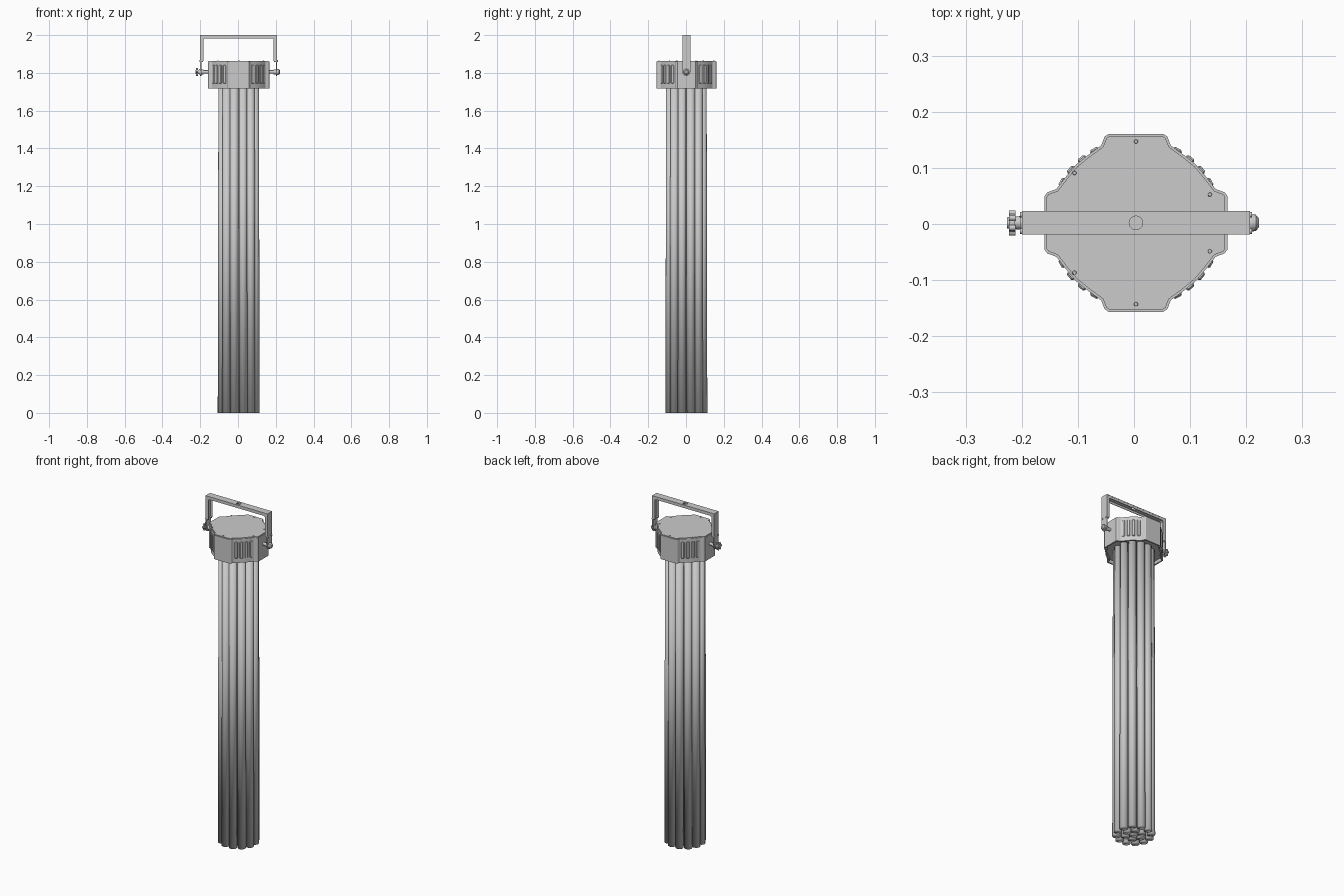
import bpy, bmesh, math
from mathutils import Vector, Matrix

if "Cube" in bpy.data.objects:
    bpy.data.objects.remove(bpy.data.objects["Cube"])

CX, CY = 0.0035, 0.002      # axis of the lamp
PIVOT = 1.805               # height of the yoke bolts

grey = bpy.data.materials.new("light_grey")
grey.use_nodes = True
grey.diffuse_color = (0.6, 0.6, 0.6, 1)
grey.node_tree.nodes["Principled BSDF"].inputs["Base Color"].default_value = (0.6, 0.6, 0.6, 1)


def finish(name, bm, smooth=None):
    bmesh.ops.recalc_face_normals(bm, faces=bm.faces)
    me = bpy.data.meshes.new(name)
    bm.to_mesh(me)
    bm.free()
    ob = bpy.data.objects.new(name, me)
    me.materials.append(grey)
    bpy.context.collection.objects.link(ob)
    bpy.ops.object.select_all(action="DESELECT")
    ob.select_set(True)
    bpy.context.view_layer.objects.active = ob
    if smooth == "all":
        bpy.ops.object.shade_smooth()
    elif smooth:
        bpy.ops.object.shade_smooth_by_angle(angle=math.radians(smooth))
    return ob


def rod(name, start, end, r1, r2=None, sides=16, smooth=40):
    """Cylinder or cone between two points."""
    a, b = Vector(start), Vector(end)
    bm = bmesh.new()
    turn = (b - a).to_track_quat("Z", "Y").to_matrix().to_4x4()
    bmesh.ops.create_cone(bm, cap_ends=True, segments=sides, radius1=r1,
                          radius2=r1 if r2 is None else r2, depth=(b - a).length,
                          matrix=Matrix.Translation((a + b) / 2) @ turn)
    return finish(name, bm, smooth)


def box(name, centre, size, angle=0, bevel=0):
    bm = bmesh.new()
    bmesh.ops.create_cube(bm, size=1, matrix=Matrix.Translation(centre)
                          @ Matrix.Rotation(angle, 4, "Z") @ Matrix.Diagonal((*size, 1)))
    if bevel:
        bmesh.ops.bevel(bm, geom=bm.edges[:], offset=bevel, segments=1, affect="EDGES")
    return finish(name, bm)


def prism(bm, points, shift):
    """Extrude a closed outline along the shift vector."""
    face = bm.faces.new([bm.verts.new(p) for p in points])
    out = bmesh.ops.extrude_face_region(bm, geom=[face])
    bmesh.ops.translate(bm, vec=shift,
                        verts=[g for g in out["geom"] if isinstance(g, bmesh.types.BMVert)])


# Housing: four flat bosses joined by shallow arcs
quarter = [(0.163, 0.049), (0.158, 0.056), (0.142, 0.062)]
quarter += [(0.151 * math.cos(math.radians(a)), 0.151 * math.sin(math.radians(a)))
            for a in (34, 45, 56)]
quarter += [(y, x) for x, y in quarter[2::-1]]
outline = []
for k in range(4):
    c, s = round(math.cos(k * math.pi / 2)), round(math.sin(k * math.pi / 2))
    outline += [(c * x - s * y, s * x + c * y) for x, y in quarter]
bm = bmesh.new()
prism(bm, [(CX + x, CY + y * 0.972, 1.717) for x, y in outline], (0, 0, 0.146))
rim = [e for e in bm.edges if all(v.co.z > 1.8 for v in e.verts)]
bmesh.ops.bevel(bm, geom=rim, offset=0.004, segments=2, affect="EDGES")
# Recessed underside
bm.faces.ensure_lookup_table()
under = min(bm.faces, key=lambda f: f.calc_center_median().z)
bmesh.ops.inset_region(bm, faces=[under], thickness=0.008)
sunk = bmesh.ops.extrude_face_region(bm, geom=[under])
bmesh.ops.translate(bm, vec=(0, 0, 0.02),
                    verts=[g for g in sunk["geom"] if isinstance(g, bmesh.types.BMVert)])
if under.is_valid:
    bm.faces.remove(under)
finish("housing", bm, 30)

# Vertical louvres on the four curved walls
for k in range(4):
    for i in range(4):
        a = math.radians(45 + 90 * k + (i - 1.5) * 10.5)
        box("vent_louvre", (CX + 0.149 * math.cos(a), CY + 0.146 * math.sin(a), 1.792),
            (0.012, 0.017, 0.098), a, 0.003)

# Lid screws
for k in range(6):
    a = math.radians(30 + 60 * k)
    r = 0.145 if k % 3 == 1 else 0.141
    a += math.radians((0, 0, -9, 9, 0, 0)[k] if k in (2, 3) else (-9 if k == 0 else 9 if k == 5 else 0))
    x, y = CX + r * math.cos(a), CY + r * math.sin(a)
    rod("lid_screw", (x, y, 1.86), (x, y, 1.8655), 0.0045, 0.003, 12)

# Bundle of slightly splayed light tubes: centre, inner ring, outer ring
for count, radius, offset in ((1, 0, 0), (6, 0.046, 0), (12, 0.092, 15)):
    for k in range(count):
        a = math.radians(offset) + 2 * math.pi * k / count
        d = Vector((math.cos(a), math.sin(a), 0)) * radius
        axis = Vector((CX, CY, 0))
        rod("light_tube", axis + d, axis + d * 0.96 + Vector((0, 0, 1.74)),
            0.0222, smooth="all")


# Folded yoke: outer strap with narrow flanges along both edges
def arch(half, drop, y, thick, foot):
    top, h = 2.0 - drop, half - drop
    ih, it = h - thick, top - thick
    c = 0.006
    pts = [(-h, foot), (-h, top), (h, top), (h, foot),
           (ih, foot), (ih, it - c), (ih - c, it), (c - ih, it), (-ih, it - c), (-ih, foot)]
    return [(CX + x, y, z) for x, z in pts]


bm = bmesh.new()
prism(bm, arch(0.2035, 0, CY - 0.021, 0.006, PIVOT), (0, 0.042, 0))
strap = finish("yoke_strap", bm)
cutter = rod("hole_cutter", (CX, CY, 1.95), (CX, CY, 2.05), 0.012, sides=24)
cutter.hide_render = True
hole = strap.modifiers.new("hole", "BOOLEAN")
hole.operation, hole.solver, hole.object = "DIFFERENCE", "EXACT", cutter
bpy.context.view_layer.objects.active = strap
bpy.ops.object.modifier_apply(modifier="hole")
bpy.data.objects.remove(cutter)
for side, y in (("front", CY - 0.0205), ("back", CY + 0.0175)):
    bm = bmesh.new()
    prism(bm, arch(0.2035, 0.001, y, 0.017, 1.862), (0, 0.003, 0))
    finish("yoke_flange_" + side, bm)

# Yoke feet, pivot bolts and rivets on both sides
for s in (-1, 1):
    def at(d, dy=0, z=PIVOT):
        return (CX + s * d, CY + dy, z)
    rod("yoke_foot", at(0.1975), at(0.2035), 0.021, sides=24)
    rod("pivot_bolt", at(0.155), at(0.208), 0.009)
    rod("pivot_washer", at(0.185), at(0.1975), 0.013)
    rod("outer_washer", at(0.2035), at(0.207), 0.016)
    for dy in (-0.021, 0.021):
        rod("yoke_rivet", at(0.188, dy * 0.7, 1.862), at(0.207, dy * 0.7, 1.862), 0.005, sides=12)

# Domed bolt head on the left
rod("bolt_head", (0.2105, CY, PIVOT), (0.217, CY, PIVOT), 0.0155, 0.0145)
rod("bolt_dome", (0.217, CY, PIVOT), (0.2225, CY, PIVOT), 0.0145, 0.008)

# Lobed hand knob on the right
rod("knob_hub", (-0.203, CY, PIVOT), (-0.226, CY, PIVOT), 0.012, 0.010)
rod("knob_disc", (-0.212, CY, PIVOT), (-0.222, CY, PIVOT), 0.017)
for k in range(6):
    a = math.pi * k / 3
    y, z = CY + 0.0175 * math.cos(a), PIVOT + 0.0175 * math.sin(a)
    rod("knob_lobe", (-0.2115, y, z), (-0.2225, y, z), 0.005, sides=12)
